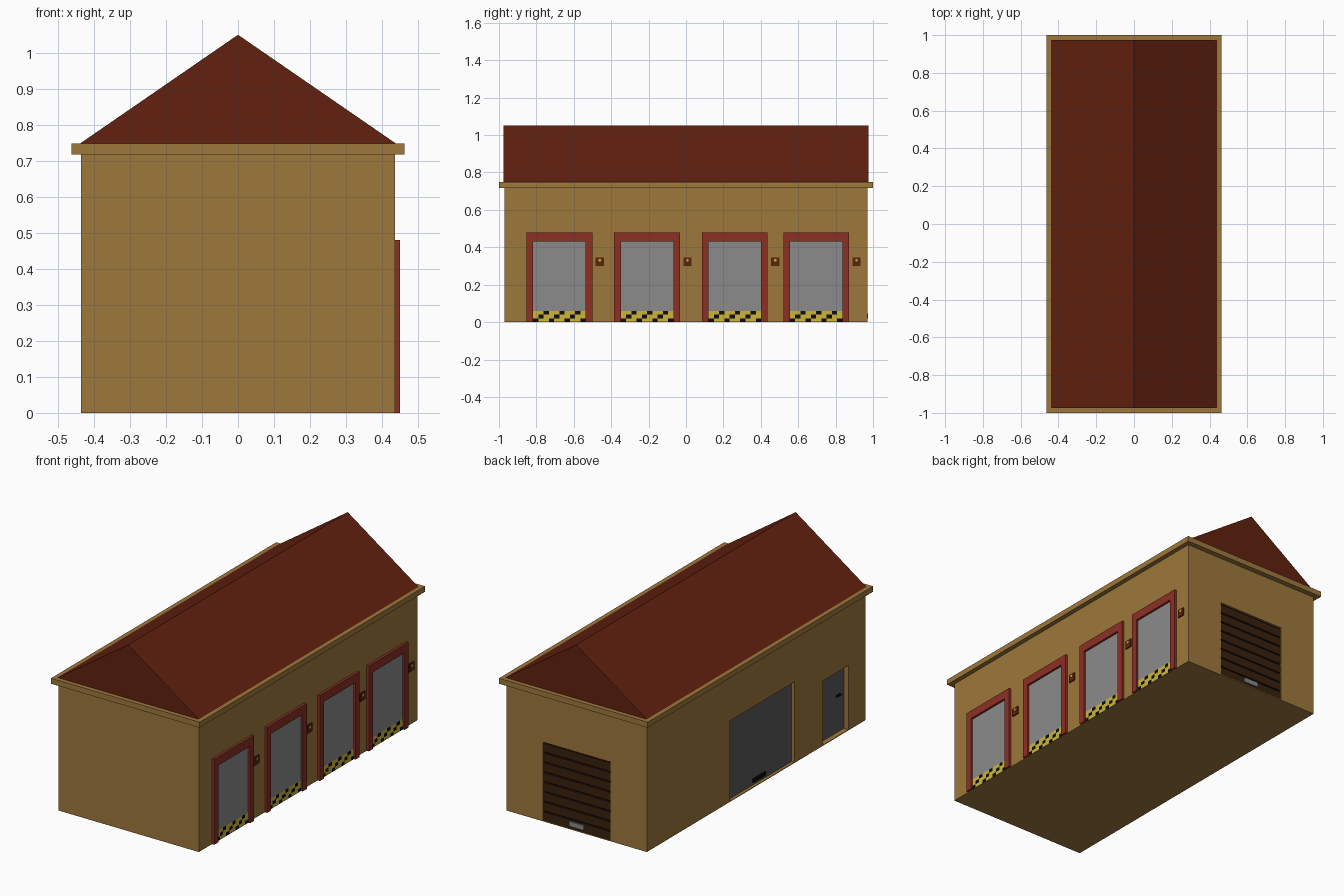
import bpy, bmesh
from mathutils import Matrix, Vector

if "Cube" in bpy.data.objects:
    bpy.data.objects.remove(bpy.data.objects["Cube"], do_unlink=True)


def material(name, *rgb):
    """Make a flat material from 0-255 display values."""
    lin = [((c / 255 + 0.055) / 1.055) ** 2.4 for c in rgb] + [1]
    m = bpy.data.materials.new(name)
    m.use_nodes = True
    m.diffuse_color = lin
    m.node_tree.nodes["Principled BSDF"].inputs["Base Color"].default_value = lin
    return m


WALL = material("ochre wall", 158, 120, 60)
ROOF = material("dark red roof", 98, 33, 15)
FRAME = material("red frame", 140, 48, 36)
PANEL = material("light grey panel", 139, 139, 139)
YELLOW = material("hazard yellow", 205, 182, 58)
BLACK = material("black", 12, 12, 12)
KEYPAD = material("keypad brown", 90, 36, 12)
SHUTTER = material("shutter brown", 56, 32, 13)
DOOR = material("door grey", 90, 90, 92)


def finish(name, bm, *mats):
    mesh = bpy.data.meshes.new(name)
    bm.to_mesh(mesh)
    bm.free()
    for m in mats:
        mesh.materials.append(m)
    ob = bpy.data.objects.new(name, mesh)
    bpy.context.collection.objects.link(ob)
    return ob


def add_box(bm, x, y, z):
    """Add a box given its (low, high) range on each axis."""
    lo, hi = Vector((x[0], y[0], z[0])), Vector((x[1], y[1], z[1]))
    mat = Matrix.Translation((lo + hi) / 2) @ Matrix.Diagonal((*(hi - lo), 1))
    bmesh.ops.create_cube(bm, size=1, matrix=mat)


def box(name, x, y, z, mat):
    bm = bmesh.new()
    add_box(bm, x, y, z)
    return finish(name, bm, mat)


def extrude(name, profile, direction, mat):
    """Extrude a closed profile of 3D points along a direction."""
    bm = bmesh.new()
    face = bm.faces.new([bm.verts.new(p) for p in profile])
    new = bmesh.ops.extrude_face_region(bm, geom=[face], use_keep_orig=True)["geom"]
    bmesh.ops.translate(bm, vec=direction,
                        verts=[v for v in new if isinstance(v, bmesh.types.BMVert)])
    bmesh.ops.recalc_face_normals(bm, faces=bm.faces)
    return finish(name, bm, mat)


WX, WY = 0.436, 0.97          # wall half sizes
SILL = 0.004

# Walls, with recesses cut for the shutter and the two side doors
walls = box("walls", (-WX, WX), (-WY, WY), (0, 0.72), WALL)
recesses = [
    ((-0.21, 0.21), (WY - 0.015, WY + 0.1), (SILL, 0.445)),
    ((-WX - 0.1, -WX + 0.018), (-0.34, 0.23), (SILL, 0.455)),
    ((-WX - 0.1, -WX + 0.03), (-0.82, -0.595), (SILL, 0.365)),
]
bm = bmesh.new()
for r in recesses:
    add_box(bm, *r)
cutter = finish("recess_cutter", bm, WALL)
cutter.hide_render = True
mod = walls.modifiers.new("recesses", 'BOOLEAN')
mod.operation, mod.object, mod.solver = 'DIFFERENCE', cutter, 'EXACT'
bpy.context.view_layer.objects.active = walls
bpy.ops.object.modifier_apply(modifier=mod.name)
bpy.data.objects.remove(cutter, do_unlink=True)

# Eaves slab and gabled roof
box("eaves", (-0.462, 0.462), (-1, 1), (0.717, 0.748), WALL)
extrude("roof", [(-0.44, -0.975, 0.747), (0.44, -0.975, 0.747), (0, -0.975, 1.05)],
        (0, 1.95, 0), ROOF)


def hazard_strip(name, y, width, height, x):
    """Thin grid plate with stepped yellow and black diagonals."""
    bm = bmesh.new()
    cols, rows = 10, 3
    bmesh.ops.create_grid(bm, x_segments=cols, y_segments=rows, size=0.5)
    for f in bm.faces:
        c = f.calc_center_median()
        col, row = int((c.x + 0.5) * cols), int((c.y + 0.5) * rows)
        f.material_index = 1 if (col - row) % 3 == 0 else 0
    # Stand the plate up so that it faces +x
    m = Matrix(((0, 0, 1, x), (width, 0, 0, y), (0, height, 0, height / 2), (0, 0, 0, 1)))
    bmesh.ops.transform(bm, matrix=m, verts=bm.verts)
    return finish(name, bm, YELLOW, BLACK)


# Loading doors along the left side, each with a keypad
for i, y in enumerate((-0.677, -0.208, 0.261, 0.696), 1):
    outer, inner, top, inner_top = 0.176, 0.14, 0.48, 0.432
    arch = [(-outer, 0), (-outer, top), (outer, top), (outer, 0),
            (inner, 0), (inner, inner_top), (-inner, inner_top), (-inner, 0)]
    extrude(f"loading_door_frame_{i}", [(WX, y + a, b) for a, b in arch],
            (0.014, 0, 0), FRAME)
    box(f"loading_door_panel_{i}", (WX - 0.01, WX + 0.002),
        (y - inner, y + inner), (0.001, inner_top), PANEL)
    hazard_strip(f"hazard_strip_{i}", y, 2 * inner, 0.06, WX + 0.004)
    k = y + 0.216
    box(f"keypad_{i}", (WX - 0.005, WX + 0.006), (k - 0.022, k + 0.022),
        (0.3, 0.346), KEYPAD)
    box(f"keypad_button_{i}", (WX, WX + 0.008), (k - 0.006, k + 0.006),
        (0.324, 0.338), YELLOW)

# Slatted roller shutter at the back
box("shutter_backing", (-0.21, 0.21), (WY - 0.02, WY - 0.012), (SILL, 0.445), BLACK)
bm = bmesh.new()
count = 8
pitch = (0.445 - SILL) / count
for n in range(count):
    z = SILL + n * pitch
    add_box(bm, (-0.21, 0.21), (WY - 0.013, WY - 0.004), (z, z + pitch - 0.008))
finish("shutter_slats", bm, SHUTTER)
box("shutter_handle", (-0.045, 0.045), (WY - 0.006, WY + 0.004), (0.018, 0.045), PANEL)

# Wide door and small door on the right side
box("wide_door", (-WX + 0.017, -WX + 0.025), (-0.34, 0.23), (SILL, 0.455), DOOR)
box("wide_door_handle", (-WX + 0.008, -WX + 0.018), (-0.1, 0.01), (0.02, 0.04), BLACK)
box("small_door", (-WX + 0.029, -WX + 0.036), (-0.82, -0.595), (SILL, 0.365), DOOR)
box("small_door_handle", (-WX + 0.02, -WX + 0.03), (-0.785, -0.75), (0.205, 0.215), BLACK)
